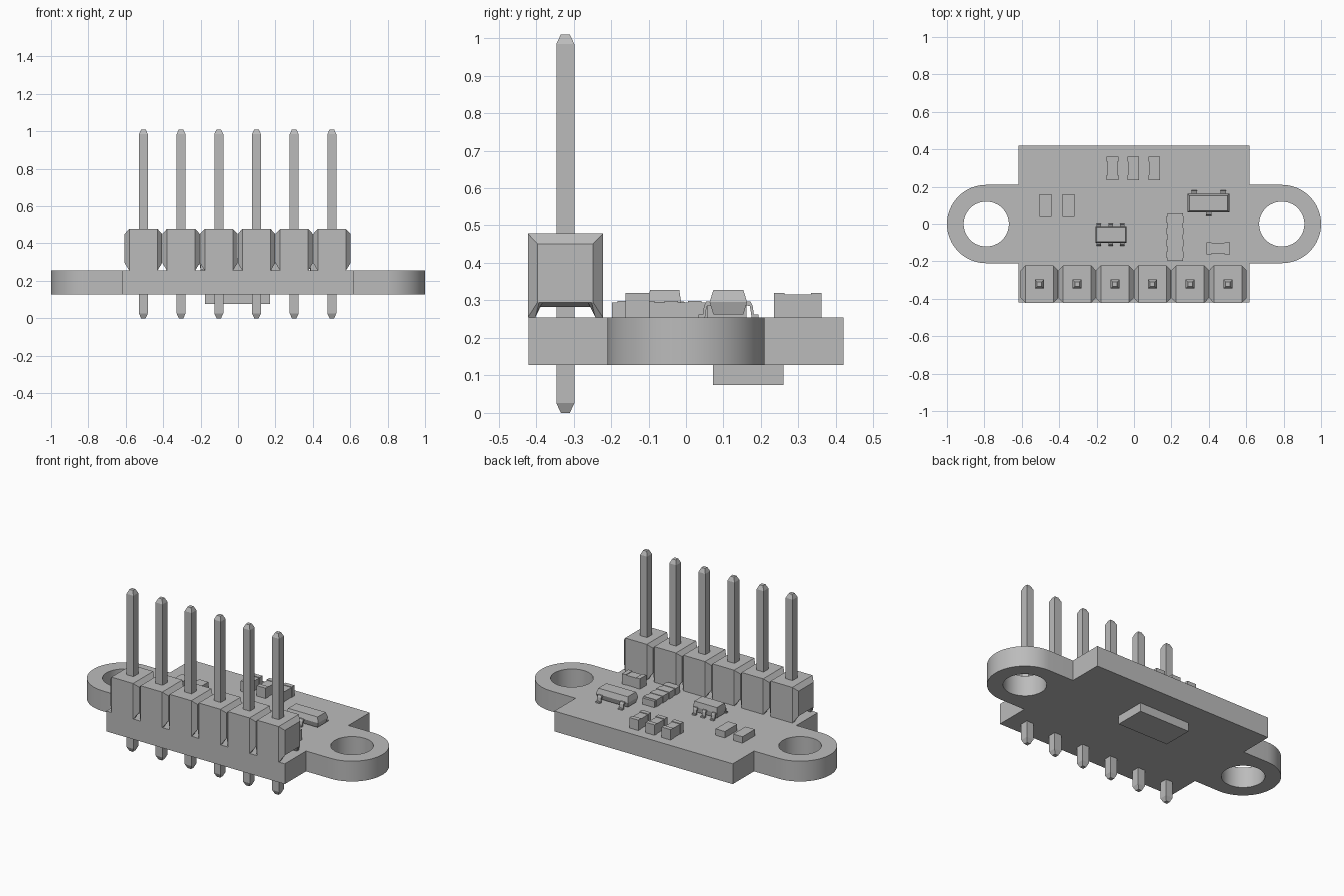
import bpy
import bmesh
from math import pi, sin, cos, radians

if "Cube" in bpy.data.objects:
    bpy.data.objects.remove(bpy.data.objects["Cube"])

grey = bpy.data.materials.new("neutral_grey")
grey.use_nodes = True
colour = (0.5, 0.5, 0.5, 1)
grey.diffuse_color = colour
grey.node_tree.nodes["Principled BSDF"].inputs["Base Color"].default_value = colour

BOTTOM, TOP = 0.128, 0.255   # board faces


def add_mesh(name, mesh):
    mesh.materials.clear()
    mesh.materials.append(grey)
    obj = bpy.data.objects.new(name, mesh)
    bpy.context.collection.objects.link(obj)
    return obj


def loft(name, rings):
    """Closed solid through rings that have equal point counts."""
    bm = bmesh.new()
    loops = [[bm.verts.new(p) for p in ring] for ring in rings]
    for a, b in zip(loops, loops[1:]):
        for i in range(len(a)):
            j = (i + 1) % len(a)
            bm.faces.new((a[i], a[j], b[j], b[i]))
    bm.faces.new(loops[0])
    bm.faces.new(loops[-1])
    bmesh.ops.recalc_face_normals(bm, faces=bm.faces[:])
    mesh = bpy.data.meshes.new(name)
    bm.to_mesh(mesh)
    bm.free()
    return add_mesh(name, mesh)


def rect(x, y, z, hx, hy):
    return [(x - hx, y - hy, z), (x + hx, y - hy, z),
            (x + hx, y + hy, z), (x - hx, y + hy, z)]


def box(name, x, y, hx, hy, z0, z1):
    return loft(name, [rect(x, y, z, hx, hy) for z in (z0, z1)])


def package(name, x, y, hx, hy, z0, z1, draft=0.01):
    """Moulded chip body, widest at mid height."""
    mid = (z0 + z1) / 2
    return loft(name, [rect(x, y, z0, hx - draft, hy - draft),
                       rect(x, y, mid, hx, hy),
                       rect(x, y, z1, hx - draft, hy - draft)])


def gull_lead(name, x, y, reach, side, half_width=0.012):
    """Bent lead leaving a body edge at y towards side."""
    t = 0.008
    path = [(-0.005, 0.297), (reach * 0.3, 0.297), (reach * 0.5, 0.285),
            (reach * 0.6, TOP + t), (reach, TOP + t), (reach, TOP),
            (reach * 0.4, TOP), (reach * 0.25, 0.285), (-0.005, 0.287)]
    loft(name, [[(x + s * half_width, y + side * d, z) for d, z in path]
                for s in (-1, 1)])


def chip(name, x, y, half_len, half_wid, height, along_x=False):
    """Two-terminal part with end caps slightly proud of its body."""
    cap = half_len * 0.22
    def part(label, offset, hl, hw, z1):
        px, py = (x + offset, y) if along_x else (x, y + offset)
        hx, hy = (hl, hw) if along_x else (hw, hl)
        box(name + label, px, py, hx, hy, TOP, z1)
    part("_body", 0, half_len - cap, half_wid - 0.003, TOP + height - 0.004)
    for s, label in ((-1, "_cap_a"), (1, "_cap_b")):
        part(label, s * (half_len - cap), cap, half_wid, TOP + height)


# Board with rounded mounting ears and holes
EAR_X, EAR_R, HOLE_R, HALF_X, HALF_Y, STEPS = 0.79, 0.21, 0.121, 0.618, 0.42, 32


def arc(cx, radius, start, sweep, steps):
    return [(cx + radius * cos(start + sweep * i / steps),
             radius * sin(start + sweep * i / steps)) for i in range(steps + 1)]


right_half = ([(HALF_X, -HALF_Y), (HALF_X, -EAR_R)]
              + arc(EAR_X, EAR_R, -pi / 2, pi, STEPS)
              + [(HALF_X, EAR_R), (HALF_X, HALF_Y)])
outline = right_half + [(-x, -y) for x, y in right_half]
curve = bpy.data.curves.new("board_outline", "CURVE")
curve.dimensions = "2D"
curve.fill_mode = "BOTH"
curve.extrude = (TOP - BOTTOM) / 2
for points in [outline] + [arc(s * EAR_X, HOLE_R, 0, 2 * pi, 48)[:-1] for s in (-1, 1)]:
    spline = curve.splines.new("POLY")
    spline.points.add(len(points) - 1)
    for point, (x, y) in zip(spline.points, points):
        point.co = (x, y, 0, 1)
    spline.use_cyclic_u = True
helper = bpy.data.objects.new("board_outline", curve)
bpy.context.collection.objects.link(helper)
bpy.context.view_layer.update()
mesh = bpy.data.meshes.new_from_object(
    helper.evaluated_get(bpy.context.evaluated_depsgraph_get()))
bpy.data.objects.remove(helper)
bm = bmesh.new()
bm.from_mesh(mesh)
bmesh.ops.remove_doubles(bm, verts=bm.verts[:], dist=0.0001)
bmesh.ops.recalc_face_normals(bm, faces=bm.faces[:])
bm.to_mesh(mesh)
bm.free()
board = add_mesh("board", mesh)
board.location.z = (TOP + BOTTOM) / 2
bpy.ops.object.select_all(action="DESELECT")
board.select_set(True)
bpy.context.view_layer.objects.active = board
bpy.ops.object.shade_smooth_by_angle(angle=radians(30))

# Pin header: bevelled cells with a channel underneath, and tapered pins
PITCH, PIN_Y = 0.2015, -0.322
cell_full = [(-0.1, TOP), (-0.1, 0.478), (0.1, 0.478), (0.1, TOP),
             (0.08, TOP), (0.068, 0.283), (-0.068, 0.283), (-0.08, TOP)]
cell_end = [(-0.074, 0.295), (-0.074, 0.451), (0.074, 0.451), (0.074, 0.295),
            (0.07, 0.295), (0.06, 0.295), (-0.06, 0.295), (-0.07, 0.295)]
for i in range(6):
    x = (i - 2.5) * PITCH - 0.002
    loft(f"header_cell_{i + 1}",
         [[(x + dx, PIN_Y + y, z) for y, z in section]
          for dx, section in ((-0.1, cell_end), (-0.075, cell_full),
                              (0.075, cell_full), (0.1, cell_end))])
    loft(f"header_pin_{i + 1}",
         [rect(x, PIN_Y, z, h, h) for z, h in
          ((0, 0.012), (0.026, 0.024), (0.984, 0.024), (1.01, 0.012))])

# Small two-terminal parts
for i, x in enumerate((-0.115, -0.004, 0.108)):
    chip(f"capacitor_{i + 1}", x, 0.298, 0.063, 0.031, 0.065)
for i, x in enumerate((-0.472, -0.35)):
    box(f"resistor_{i + 1}", x, 0.1, 0.032, 0.061, TOP, 0.295)
chip("side_capacitor", 0.45, -0.13, 0.062, 0.032, 0.065, along_x=True)

# Six-lead chip
package("six_lead_chip", -0.123, -0.057, 0.083, 0.044, 0.263, 0.328, 0.005)
for i, x in enumerate((-0.188, -0.123, -0.062)):
    gull_lead(f"chip_lead_front_{i + 1}", x, -0.101, 0.028, -1)
    gull_lead(f"chip_lead_back_{i + 1}", x, -0.013, 0.026, 1)

# Three-lead regulator
package("regulator", 0.398, 0.113, 0.112, 0.05, 0.263, 0.328)
for i, x in enumerate((0.322, 0.477)):
    gull_lead(f"regulator_lead_back_{i + 1}", x, 0.163, 0.03, 1, 0.014)
gull_lead("regulator_lead_front", 0.4, 0.063, 0.03, -1, 0.014)

# Resistor array with side terminals
box("array_body", 0.22, -0.07, 0.041, 0.128, TOP, 0.295)
for i in range(4):
    box(f"array_terminal_{i + 1}", 0.22, -0.165 + i * 0.063, 0.045, 0.018, TOP, 0.298)

# Sensor block under the board
box("sensor_block", -0.003, 0.166, 0.174, 0.094, 0.075, BOTTOM)
